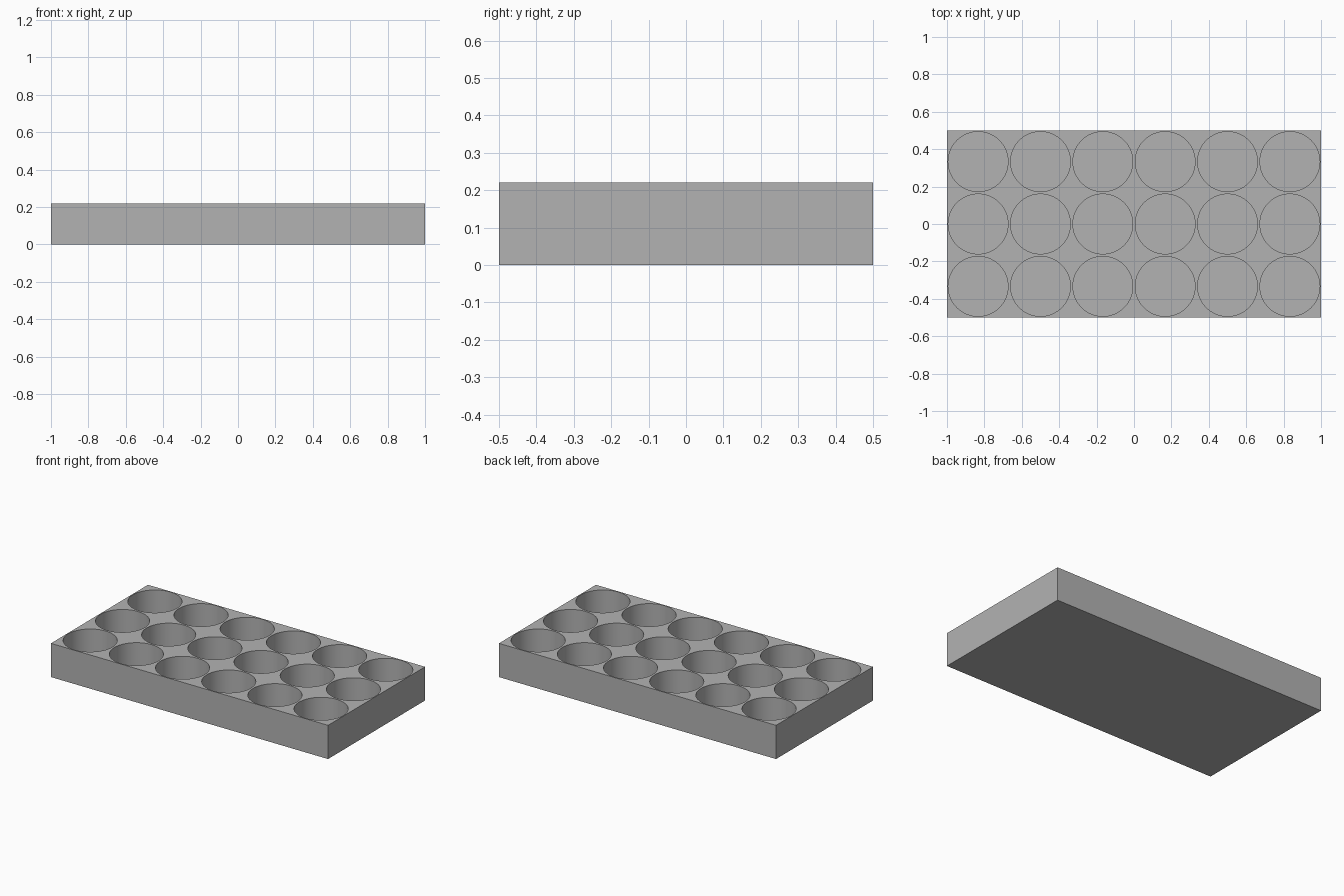
import bpy
import math

LENGTH, WIDTH, HEIGHT = 2.0, 1.0, 0.22
COLUMNS, ROWS = 6, 3
PITCH = LENGTH / COLUMNS
RADIUS, FLOOR = 0.16, 0.02

if "Cube" in bpy.data.objects:
    bpy.data.objects.remove(bpy.data.objects["Cube"], do_unlink=True)


def make_material(name, colour):
    mat = bpy.data.materials.new(name)
    mat.use_nodes = True
    mat.diffuse_color = colour
    mat.node_tree.nodes["Principled BSDF"].inputs["Base Color"].default_value = colour
    return mat


# Solid tray block
bpy.ops.mesh.primitive_cube_add(size=1, location=(0, 0, HEIGHT / 2))
tray = bpy.context.object
tray.name = "tray"
tray.scale = (LENGTH, WIDTH, HEIGHT)
bpy.ops.object.transform_apply(location=True, rotation=False, scale=True)
tray.data.materials.append(make_material("grey", (0.45, 0.45, 0.45, 1)))

# One round well cutter, repeated over the grid
bpy.ops.mesh.primitive_cylinder_add(
    vertices=64, radius=RADIUS, depth=HEIGHT,
    location=((1 - COLUMNS) * PITCH / 2, (1 - ROWS) * PITCH / 2, FLOOR + HEIGHT / 2))
cutter = bpy.context.object
cutter.name = "well_cutter"
cutter.hide_render = True
cutter.data.materials.append(tray.data.materials[0])
for count, offset in ((COLUMNS, (PITCH, 0, 0)), (ROWS, (0, PITCH, 0))):
    array = cutter.modifiers.new("Grid", "ARRAY")
    array.count = count
    array.use_relative_offset = False
    array.use_constant_offset = True
    array.constant_offset_displace = offset

# Cut the wells
cut = tray.modifiers.new("Wells", "BOOLEAN")
cut.operation = "DIFFERENCE"
cut.solver = "EXACT"
cut.object = cutter
bpy.ops.object.select_all(action="DESELECT")
tray.select_set(True)
bpy.context.view_layer.objects.active = tray
bpy.ops.object.modifier_apply(modifier=cut.name)
bpy.data.objects.remove(cutter, do_unlink=True)

# Smooth well walls, sharp rims
bpy.ops.object.shade_smooth_by_angle(angle=math.radians(30))
